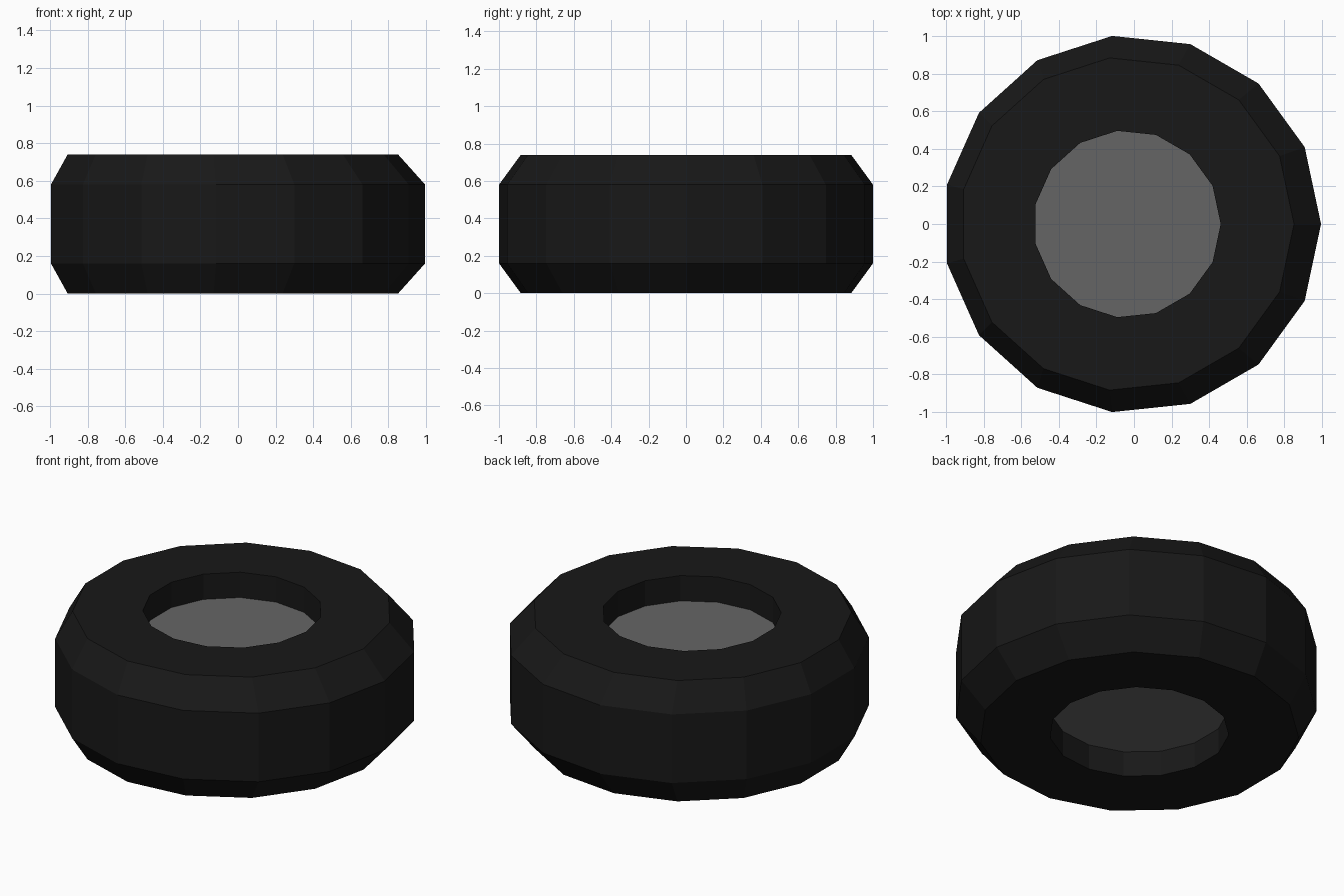
import bpy, bmesh
from math import cos, sin, pi

if "Cube" in bpy.data.objects:
    bpy.data.objects.remove(bpy.data.objects["Cube"])

SIDES = 15


def ring(bm, radius, z, cx):
    return [bm.verts.new((cx + radius * cos(2 * pi * i / SIDES),
                          radius * sin(2 * pi * i / SIDES), z)) for i in range(SIDES)]


def finish(bm, name, color):
    bmesh.ops.recalc_face_normals(bm, faces=bm.faces)
    mesh = bpy.data.meshes.new(name)
    bm.to_mesh(mesh)
    bm.free()
    mat = bpy.data.materials.new(name + "_material")
    mat.diffuse_color = color
    mat.use_nodes = True
    mat.node_tree.nodes["Principled BSDF"].inputs["Base Color"].default_value = mat.diffuse_color
    mesh.materials.append(mat)
    obj = bpy.data.objects.new(name, mesh)
    bpy.context.collection.objects.link(obj)


# Tyre: closed six-point section (radius, z, centre x) swept around the axle
section = [(0.498, 0.0, -0.037), (0.888, 0.0, -0.037), (1.0055, 0.16, -0.011),
           (1.0055, 0.58, -0.011), (0.888, 0.74, -0.037), (0.498, 0.74, -0.037),
           (0.498, 0.585, -0.037), (0.498, 0.155, -0.037)]
bm = bmesh.new()
rings = [ring(bm, *p) for p in section]
# The stretch of bore between the two hub faces is left open; the hub fills it
for a, b in list(zip(rings, rings[1:]))[:-1] + [(rings[-1], rings[0])]:
    for i in range(SIDES):
        j = (i + 1) % SIDES
        bm.faces.new((a[i], a[j], b[j], b[i]))
finish(bm, "tyre", (0.009, 0.009, 0.009, 1))

# Hub: recessed plug closing the bore
bm = bmesh.new()
low, high = ring(bm, 0.498, 0.155, -0.037), ring(bm, 0.498, 0.585, -0.037)
bm.faces.new(low[::-1])
bm.faces.new(high)
for i in range(SIDES):
    j = (i + 1) % SIDES
    bm.faces.new((low[i], low[j], high[j], high[i]))
finish(bm, "hub", (0.13, 0.13, 0.13, 1))
